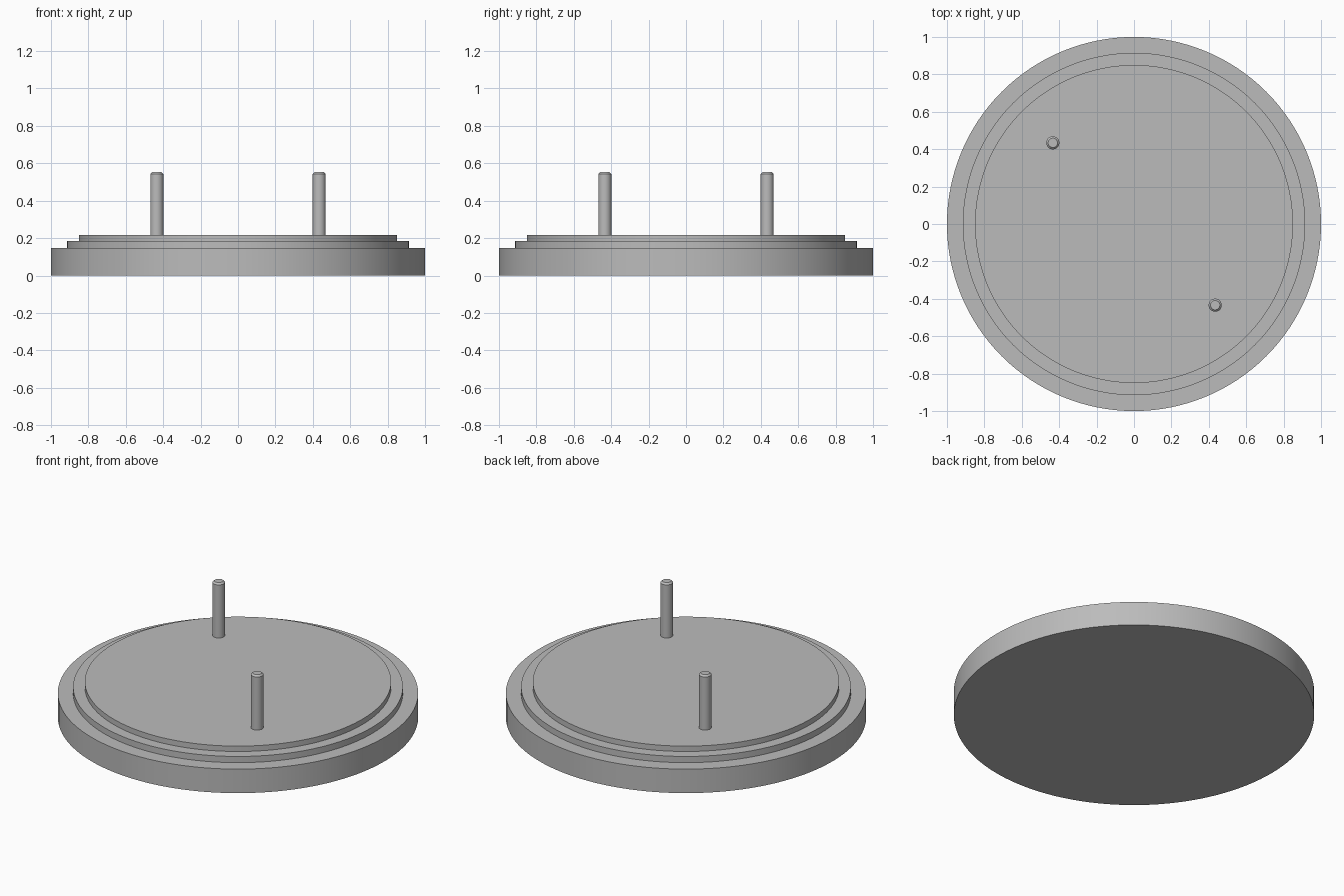
import bpy
import math

cube = bpy.data.objects.get("Cube")
if cube:
    bpy.data.objects.remove(cube, do_unlink=True)

grey = bpy.data.materials.new("plain grey")
grey.use_nodes = True
colour = (0.5, 0.5, 0.5, 1)
grey.diffuse_color = colour
grey.node_tree.nodes["Principled BSDF"].inputs["Base Color"].default_value = colour


def lathe(name, profile, sides, location=(0, 0, 0)):
    """Closed solid turned around z from (radius, height) points."""
    verts, faces = [], []
    for r, z in profile:
        for i in range(sides):
            a = math.tau * i / sides
            verts.append((r * math.cos(a), r * math.sin(a), z))
    for k in range(len(profile) - 1):
        for i in range(sides):
            j = (i + 1) % sides
            a, b = k * sides, (k + 1) * sides
            faces.append((a + i, a + j, b + j, b + i))
    faces.append(tuple(reversed(range(sides))))
    faces.append(tuple(range(len(verts) - sides, len(verts))))
    mesh = bpy.data.meshes.new(name)
    mesh.from_pydata(verts, [], faces)
    mesh.materials.append(grey)
    obj = bpy.data.objects.new(name, mesh)
    obj.location = location
    bpy.context.collection.objects.link(obj)
    bpy.ops.object.select_all(action="DESELECT")
    obj.select_set(True)
    bpy.context.view_layer.objects.active = obj
    bpy.ops.object.shade_smooth_by_angle(angle=math.radians(30))
    return obj


# Stepped round plate
lathe("stepped_plate", [(1, 0), (1, 0.147), (0.915, 0.147), (0.915, 0.185),
                        (0.85, 0.185), (0.85, 0.218)], 128)

# Two upright pins on the diagonal, with chamfered tips
pin_profile = [(0.035, 0), (0.035, 0.343), (0.025, 0.353)]
for name, side in (("left_pin", 1), ("right_pin", -1)):
    lathe(name, pin_profile, 32, (0.434 * side, -0.434 * side, 0.2))
